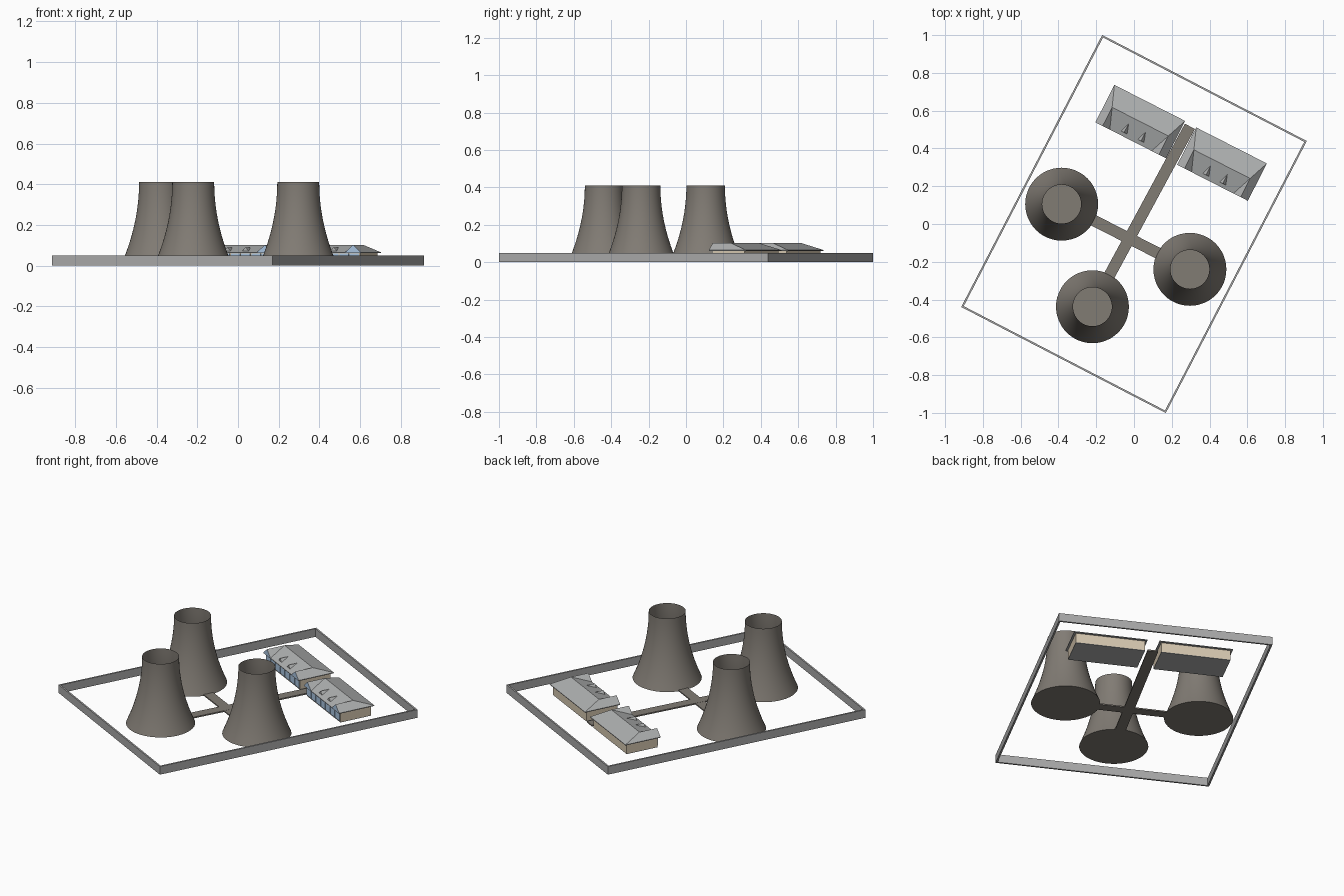
import bpy, bmesh, math
from mathutils import Matrix, Vector

if "Cube" in bpy.data.objects:
    bpy.data.objects.remove(bpy.data.objects["Cube"])

ANG = math.radians(-27.4)          # whole site is turned on plan


def material(name, rgb):
    m = bpy.data.materials.new(name)
    m.diffuse_color = (*rgb, 1)
    m.use_nodes = True
    m.node_tree.nodes["Principled BSDF"].inputs["Base Color"].default_value = m.diffuse_color
    return m


CONCRETE = material("warm_concrete", (0.22, 0.20, 0.175))
GREY = material("roof_grey", (0.43, 0.44, 0.44))
FENCE = material("fence_grey", (0.40, 0.40, 0.40))
TAN = material("tan_wall", (0.68, 0.58, 0.44))
GLASS = material("window_blue", (0.40, 0.56, 0.76))


def add_mesh(name, bm, mats, matrix=Matrix()):
    bmesh.ops.recalc_face_normals(bm, faces=bm.faces)
    me = bpy.data.meshes.new(name)
    bm.to_mesh(me)
    bm.free()
    for m in mats:
        me.materials.append(m)
    ob = bpy.data.objects.new(name, me)
    ob.matrix_world = matrix
    bpy.context.collection.objects.link(ob)
    return ob


def place(x, y, angle=ANG):
    return Matrix.Translation((x, y, 0)) @ Matrix.Rotation(angle, 4, 'Z')


def add_box(bm, lo, hi):
    lo, hi = Vector(lo), Vector(hi)
    mid, size = (lo + hi) / 2, hi - lo
    bmesh.ops.create_cube(bm, size=1, matrix=Matrix.Translation(mid) @ Matrix.Diagonal((*size, 1)))


def box(name, lo, hi, mat, matrix):
    bm = bmesh.new()
    add_box(bm, lo, hi)
    return add_mesh(name, bm, [mat], matrix)


# Perimeter fence
W, L, T, H = 0.61, 0.811, 0.010, 0.05
bm = bmesh.new()
for s in (-1, 1):
    x0, x1 = sorted((s * W, s * (W - T)))
    y0, y1 = sorted((s * L, s * (L - T)))
    add_box(bm, (x0, -L, 0), (x1, L, H))
    add_box(bm, (-W + T, y0, 0), (W - T, y1, H))
add_mesh("perimeter_fence", bm, [FENCE], place(0, 0))

# Cooling towers: open at the top, closed at the bottom
SIDES, RINGS, TH = 48, 14, 0.41


def tower(name, x, y):
    bm = bmesh.new()
    rings = []
    for i in range(RINGS + 1):
        z = TH * i / RINGS
        r = 0.103 + 0.09 * (1 - z / TH) ** 2
        rings.append([bm.verts.new((r * math.cos(2 * math.pi * k / SIDES),
                                    r * math.sin(2 * math.pi * k / SIDES), z)) for k in range(SIDES)])
    for a, b in zip(rings, rings[1:]):
        for k in range(SIDES):
            n = (k + 1) % SIDES
            bm.faces.new((a[k], a[n], b[n], b[k])).smooth = True
    base = bm.faces.new(rings[0][::-1])
    base.smooth = False
    for e in base.edges:
        e.smooth = False
    add_mesh(name, bm, [CONCRETE], Matrix.Translation((x, y, 0)))


TOWERS = {"left": (-0.383, 0.105), "right": (0.296, -0.24), "front": (-0.22, -0.438)}
for n, (x, y) in TOWERS.items():
    tower("cooling_tower_" + n, x, y)


# Paths joining the towers and the buildings
def path(name, p, q, trim_p, trim_q, top):
    p, q = Vector(p), Vector(q)
    d = q - p
    box(name, (trim_p, -0.03, 0), (d.length - trim_q, 0.03, top), CONCRETE,
        place(p.x, p.y, math.atan2(d.y, d.x)))


path("long_path", TOWERS["front"], (0.296, 0.517), 0.18, 0, 0.008)
path("cross_path", TOWERS["left"], TOWERS["right"], 0.18, 0.18, 0.0075)

# Buildings: hipped roof with a front gable at each end and two dormers
A, B, R, E, P = 0.21, 0.111, 0.167, 0.065, 0.102
V = 2 * R - A                       # inner foot of each gable


def roof(name, matrix):
    bm = bmesh.new()

    def face(*pts, mat=0):
        bm.faces.new([bm.verts.new(p) for p in pts]).material_index = mat

    face((-R, 0, P), (R, 0, P), (A, B, E), (-A, B, E))          # back slope
    face((-R, 0, P), (R, 0, P), (V, -B, E), (-V, -B, E))        # front slope
    face((-A, -B, E), (A, -B, E), (A, B, E), (-A, B, E))        # underside
    for s in (-1, 1):
        face((s * R, 0, P), (s * R, -B, P), (s * A, -B, E), (s * A, B, E))
        face((s * R, 0, P), (s * R, -B, P), (s * V, -B, E))
        face((s * V, -B, E), (s * A, -B, E), (s * R, -B, P), mat=1)
        # dormer
        c, w, f, top = s * 0.05, 0.018, -0.09, 0.09
        foot = P + (P - E) * f / B
        back = -B * (P - top) / (P - E)
        for k in (-1, 1):
            face((c + k * w, f, foot), (c, f, top), (c, back, top))
        face((c - w, f, foot), (c + w, f, foot), (c, f, top))
    bmesh.ops.remove_doubles(bm, verts=bm.verts, dist=1e-5)
    add_mesh(name, bm, [GREY, GLASS], matrix)


def building(name, x, y):
    m = place(x, y, math.radians(-27))
    wx, wy = A - 0.012, B - 0.014
    roof(name + "_roof", m)
    box(name + "_eaves", (-A, -B, E - 0.004), (A, B, E), GREY, m)
    box(name + "_walls", (-wx, -wy, 0.003), (wx, wy, E - 0.004), TAN, m)
    box(name + "_floor", (-wx, -wy, 0), (wx, wy, 0.003), GREY, m)
    # row of front windows
    bm = bmesh.new()
    n, gap = 7, 0.006
    step = 2 * wx / n
    for i in range(n):
        x0 = -wx + i * step
        add_box(bm, (x0 + gap / 2, -wy - 0.004, 0.008), (x0 + step - gap / 2, -wy, E - 0.005))
    add_mesh(name + "_windows", bm, [GLASS], m)


building("left_building", 0.033, 0.542)
building("right_building", 0.466, 0.317)
